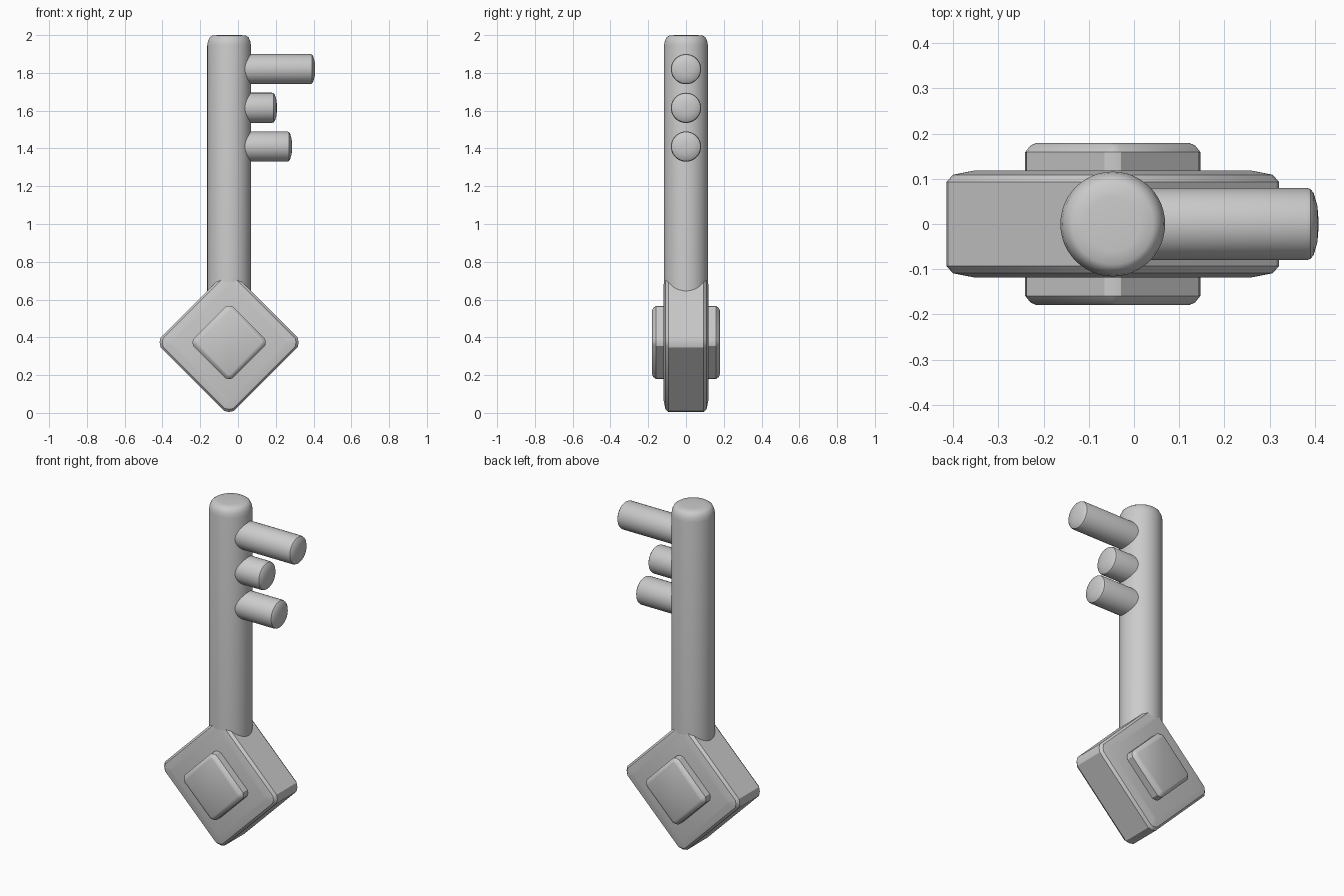
import bpy, bmesh, math
from mathutils import Matrix, Vector

if "Cube" in bpy.data.objects:
    bpy.data.objects.remove(bpy.data.objects["Cube"])

CX, HZ = -0.047, 0.373   # shaft axis and head centre height


def loft(name, rings, matrix=Matrix()):
    """Skin a list of closed rings and cap both ends."""
    bm = bmesh.new()
    rows = [[bm.verts.new(matrix @ Vector(p)) for p in ring] for ring in rings]
    n = len(rows[0])
    for a, b in zip(rows, rows[1:]):
        for i in range(n):
            j = (i + 1) % n
            bm.faces.new((a[i], a[j], b[j], b[i]))
    bm.faces.new(rows[0])
    bm.faces.new(rows[-1])
    bmesh.ops.recalc_face_normals(bm, faces=bm.faces)
    mesh = bpy.data.meshes.new(name)
    bm.to_mesh(mesh)
    bm.free()
    ob = bpy.data.objects.new(name, mesh)
    bpy.context.collection.objects.link(ob)
    bpy.ops.object.select_all(action='DESELECT')
    ob.select_set(True)
    bpy.context.view_layer.objects.active = ob
    bpy.ops.object.shade_smooth_by_angle(angle=math.radians(32))
    return ob


def rod(name, profile, matrix, sides=48):
    """Round rod from (radius, height) pairs along local z."""
    rings = [[(r * math.cos(2 * math.pi * i / sides),
               r * math.sin(2 * math.pi * i / sides), z) for i in range(sides)]
             for r, z in profile]
    return loft(name, rings, matrix)


def diamond(y, h, cut):
    """Diamond ring in the xz plane with blunted corners."""
    pts = []
    for k in range(4):
        a = k * math.pi / 2
        for u, v in ((h - cut * 0.2, -cut), (h, 0), (h - cut * 0.2, cut)):
            pts.append((CX + u * math.cos(a) - v * math.sin(a), y,
                        HZ + u * math.sin(a) + v * math.cos(a)))
    return pts


def slab(name, half):
    """Diamond slab, its layers mirrored front to back."""
    layers = [(-y, h, c) for y, h, c in half] + half[::-1]
    return loft(name, [diamond(*l) for l in layers])


# Head: large diamond plate with a smaller raised diamond through it
slab("head", [(0.118, 0.308, 0.008), (0.109, 0.354, 0.022), (0.093, 0.368, 0.026)])
slab("head_inset", [(0.179, 0.17, 0.006), (0.174, 0.182, 0.013), (0.159, 0.194, 0.018)])

# Shaft with rounded top
rod("shaft", [(0.116, 0.4), (0.116, 1.945), (0.112, 1.969), (0.103, 1.988),
              (0.09, 1.997), (0.06, 2.0)], Matrix.Translation((CX, 0, 0)))

# Teeth pointing right
for i, (z, end) in enumerate(((1.82, 0.408), (1.615, 0.206), (1.41, 0.286))):
    L = end - CX
    rod(f"tooth_{i + 1}", [(0.08, 0), (0.08, L - 0.026), (0.077, L - 0.017),
                           (0.068, L - 0.01), (0.04, L - 0.002), (0.015, L)],
        Matrix.Translation((CX, 0, z)) @ Matrix.Rotation(math.pi / 2, 4, 'Y'))
